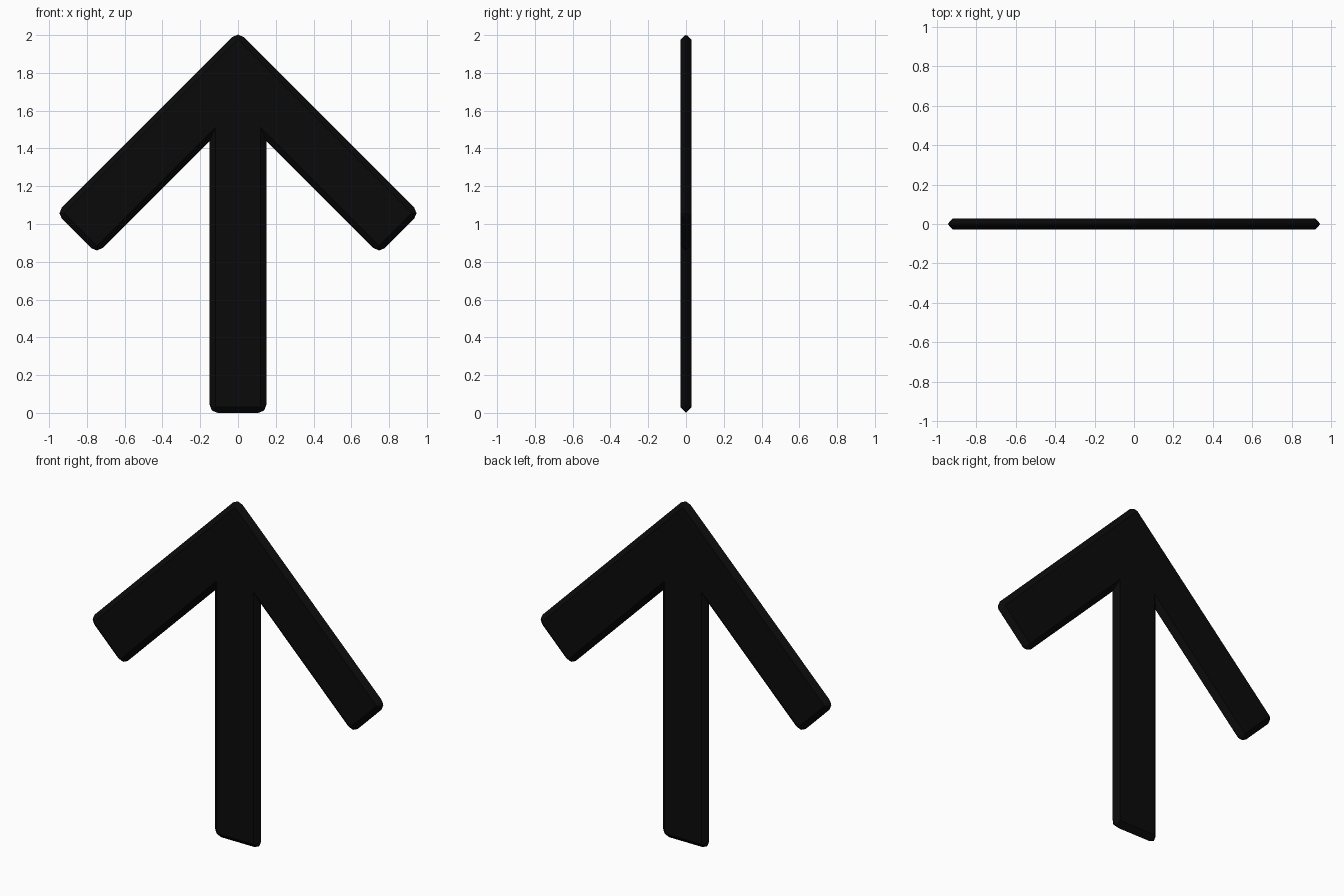
import bpy, bmesh
from mathutils import Vector

if "Cube" in bpy.data.objects:
    bpy.data.objects.remove(bpy.data.objects["Cube"])

HALF_DEPTH = 0.028
INSET = 0.03
ROUND = 0.042

# Right half of the sharp outline (x, z), mirrored for the left, counter-clockwise
half = [(0.15, 0.0), (0.15, 1.44), (0.7475, 0.8425), (0.9625, 1.0575)]
outline = [Vector(p) for p in half + [(0, 2.02)] + [(-x, z) for x, z in reversed(half)]]


def rings(points):
    """Rounded middle ring and matching sharp inset ring."""
    middle, inset = [], []
    n = len(points)
    for i, p in enumerate(points):
        a = (p - points[i - 1]).normalized()
        b = (points[(i + 1) % n] - p).normalized()
        na, nb = Vector((-a.y, a.x)), Vector((-b.y, b.x))
        inner = p + (na + nb) * INSET / (1 + na.dot(nb))
        if a.cross(b) > 0:
            center = p + (na + nb) * ROUND
            mid_dir = (na + nb).normalized()
            corner = [center - d * ROUND for d in (na, mid_dir, nb)]
        else:
            corner = [p]
        middle += corner
        inset += [inner] * len(corner)
    return middle, inset


middle, inset = rings(outline)
bm = bmesh.new()
mid = [bm.verts.new((p.x, 0, p.y)) for p in middle]
n = len(mid)

# Bevelled rim and flat face on each side
for y in (-HALF_DEPTH, HALF_DEPTH):
    cap = []
    for i, p in enumerate(inset):
        same = i and (p - inset[i - 1]).length < 1e-6
        cap.append(cap[-1] if same else bm.verts.new((p.x, y, p.y)))
    for i in range(n):
        j = (i + 1) % n
        loop = [mid[i], mid[j], cap[j], cap[i]]
        bm.faces.new(list(dict.fromkeys(loop)))
    bm.faces.new(list(dict.fromkeys(cap)))

bmesh.ops.recalc_face_normals(bm, faces=bm.faces)
mesh = bpy.data.meshes.new("arrow")
bm.to_mesh(mesh)
bm.free()
arrow = bpy.data.objects.new("arrow", mesh)
bpy.context.collection.objects.link(arrow)

# Black finish
black = bpy.data.materials.new("black")
black.diffuse_color = (0.003, 0.003, 0.003, 1)
black.use_nodes = True
black.node_tree.nodes["Principled BSDF"].inputs["Base Color"].default_value = black.diffuse_color
mesh.materials.append(black)
